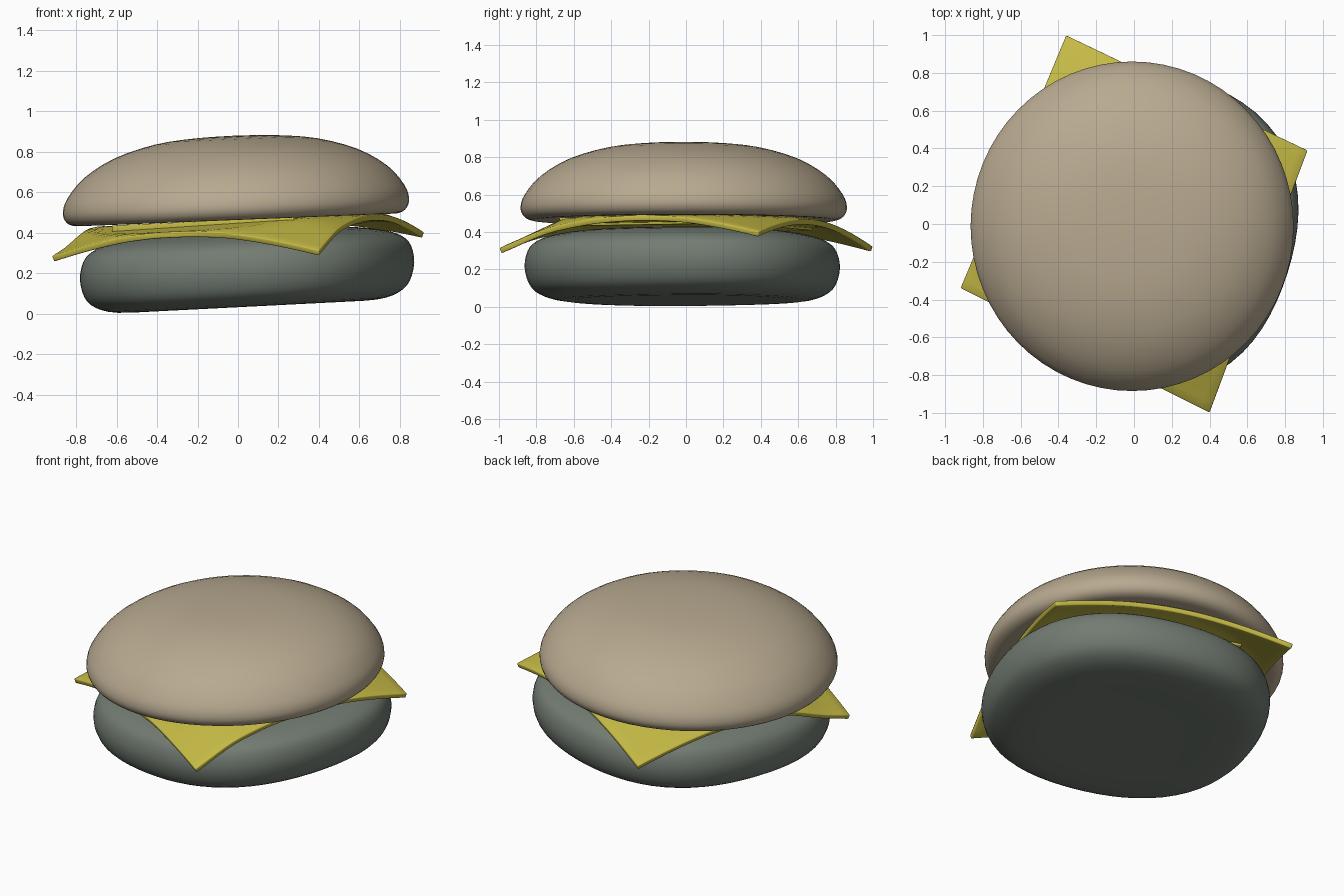
import bpy
import bmesh
from math import sin, cos, pi, hypot, radians

if "Cube" in bpy.data.objects:
    bpy.data.objects.remove(bpy.data.objects["Cube"])

SLOPE = 0.045  # whole stack leans, rising toward +x


def material(name, rgb):
    m = bpy.data.materials.new(name)
    m.diffuse_color = (*rgb, 1)
    m.use_nodes = True
    m.node_tree.nodes["Principled BSDF"].inputs["Base Color"].default_value = m.diffuse_color
    return m


def finish(bm, name, mat, angle):
    bmesh.ops.recalc_face_normals(bm, faces=bm.faces)
    me = bpy.data.meshes.new(name)
    bm.to_mesh(me)
    bm.free()
    me.materials.append(mat)
    ob = bpy.data.objects.new(name, me)
    bpy.context.collection.objects.link(ob)
    bpy.ops.object.select_all(action='DESELECT')
    ob.select_set(True)
    bpy.context.view_layer.objects.active = ob
    bpy.ops.object.shade_smooth_by_angle(angle=angle)
    return ob


def smooth_profile(pts, steps=3):
    """Catmull-Rom resampling of a profile."""
    out = []
    p = [pts[0]] + pts + [pts[-1]]
    for i in range(1, len(p) - 2):
        a, b, c, d = p[i - 1:i + 3]
        for k in range(steps):
            t = k / steps
            out.append(tuple(0.5 * (2 * b[j] + (c[j] - a[j]) * t
                       + (2 * a[j] - 5 * b[j] + 4 * c[j] - d[j]) * t * t
                       + (3 * b[j] - a[j] - 3 * c[j] + d[j]) * t ** 3)
                       for j in (0, 1)))
    return out + [pts[-1]]


def bun(name, profile, centre, slope, y_scale, square, mat, n=64):
    """Lathe a profile that starts and ends on the axis; square adds soft corners."""
    cx, cy, cz = centre
    pts = smooth_profile(profile)
    bm = bmesh.new()
    rings = []
    for r, h in pts[1:-1]:
        ring = []
        for i in range(n):
            a = 2 * pi * i / n
            q = r * (1 + square * cos(4 * (a - radians(28))) + square * 0.4 * sin(2 * a))
            ring.append(bm.verts.new((cx + q * cos(a), cy + y_scale * q * sin(a),
                                      cz + h + slope * q * cos(a))))
        rings.append(ring)
    for lo, hi in zip(rings, rings[1:]):
        for i in range(n):
            j = (i + 1) % n
            bm.faces.new((lo[i], lo[j], hi[j], hi[i]))
    for ring, h in ((rings[0], pts[0][1]), (rings[-1], pts[-1][1])):
        pole = bm.verts.new((cx, cy, cz + h))
        for i in range(n):
            bm.faces.new((ring[i], ring[(i + 1) % n], pole))
    return finish(bm, name, mat, 1.0)


CORNERS = [(-0.92, -0.34), (0.40, -1.0), (0.92, 0.39), (-0.36, 1.0)]


def slice_height(x, y):
    z = 0.462 + SLOPE * x
    z -= 0.36 * max(0, hypot(x, y) - 0.72)             # drooping corners
    t = min(1, max(0, (-0.55 * x - 0.83 * y - 0.3) / 0.38))
    return z - 0.042 * t * t * (3 - 2 * t)             # front left sag


def cheese(name, scale, draped, thick, mat, n=28):
    bm = bmesh.new()
    grid = []
    for i in range(n + 1):
        row = []
        for j in range(n + 1):
            u, v = i / n, j / n
            w = ((1 - u) * (1 - v), u * (1 - v), u * v, (1 - u) * v)
            x = scale * sum(k * c[0] for k, c in zip(w, CORNERS))
            y = scale * sum(k * c[1] for k, c in zip(w, CORNERS))
            z = slice_height(x, y) if draped else 0.464 + SLOPE * x
            row.append(bm.verts.new((x, y, z)))
        grid.append(row)
    for i in range(n):
        for j in range(n):
            bm.faces.new((grid[i][j], grid[i + 1][j],
                          grid[i + 1][j + 1], grid[i][j + 1]))
    ob = finish(bm, name, mat, 0.7)
    solid = ob.modifiers.new("thickness", 'SOLIDIFY')
    solid.thickness = thick
    solid.offset = -1
    bev = ob.modifiers.new("soft_edge", 'BEVEL')
    bev.width = 0.006
    bev.segments = 2
    bev.limit_method = 'ANGLE'
    bev.angle_limit = 0.9


crust = material("crust", (0.48, 0.40, 0.28))
base = material("base", (0.17, 0.20, 0.17))
yellow = material("cheese", (0.56, 0.49, 0.06))

# Bottom bun: flat base, rounded sides, softly squared outline
bun("bottom_bun",
    [(0, 0), (0.40, 0), (0.64, 0.002), (0.75, 0.032), (0.805, 0.085),
     (0.828, 0.175), (0.812, 0.26), (0.77, 0.308), (0.69, 0.34),
     (0.55, 0.364), (0.30, 0.38), (0, 0.385)],
    (0.045, -0.02, 0.035), 0.051, 1.025, 0.025, base)

# Cheese slice, with a smaller inner layer filling the gap
cheese("cheese_slice", 1.0, True, 0.03, yellow)
cheese("inner_cheese_layer", 0.68, False, 0.045, yellow)

# Top bun: flat underside, domed crown
bun("top_bun",
    [(0, 0), (0.45, 0), (0.74, 0), (0.81, 0.004), (0.845, 0.03), (0.855, 0.075),
     (0.832, 0.14), (0.75, 0.237), (0.60, 0.328), (0.40, 0.388),
     (0.20, 0.411), (0, 0.417)],
    (-0.01, -0.012, 0.463), 0.04, 1.02, 0.0, crust)
